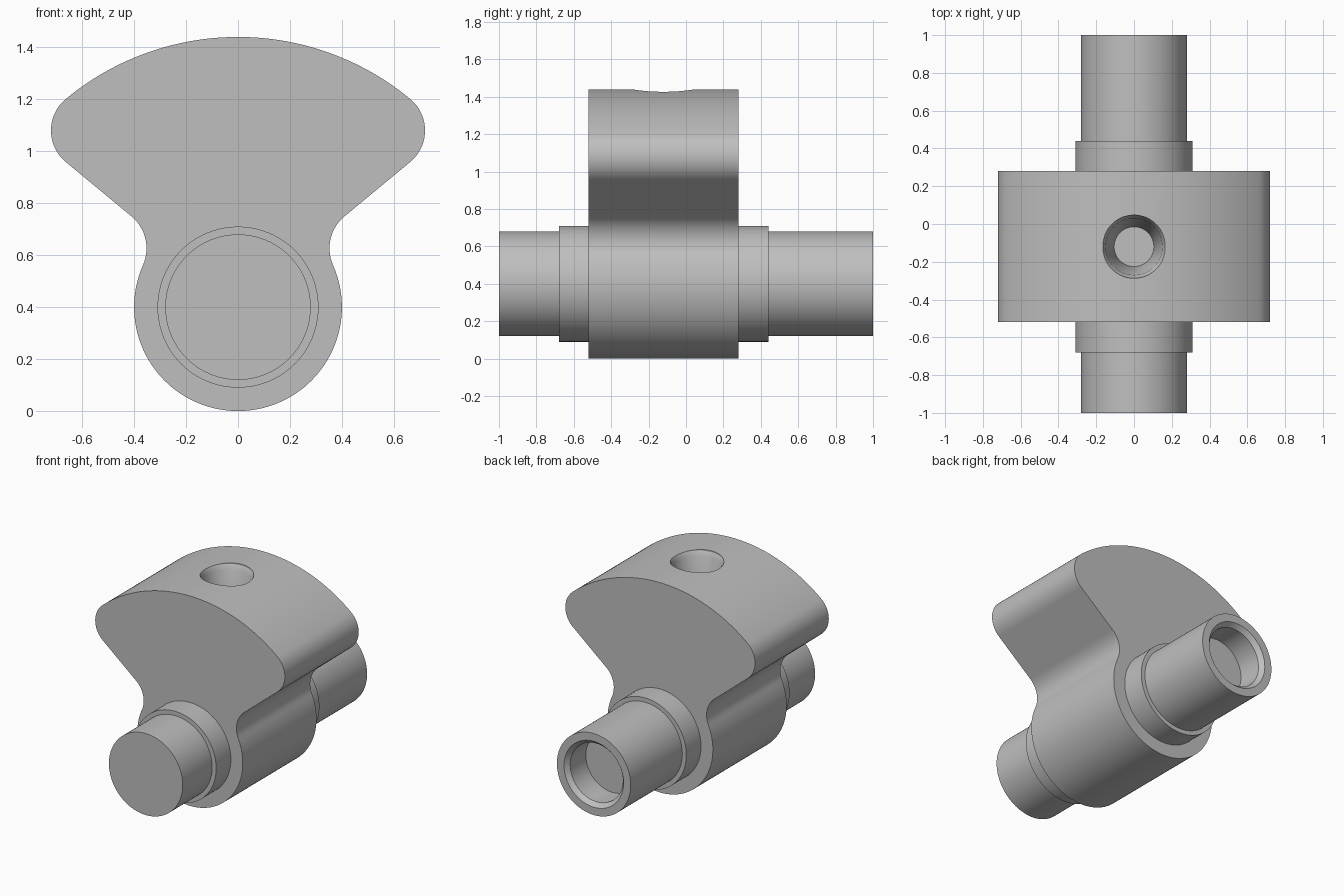
import bpy
import bmesh
from math import sin, cos, pi, atan2, sqrt
from mathutils import Vector

cube = bpy.data.objects.get("Cube")
if cube:
    bpy.data.objects.remove(cube, do_unlink=True)

metal = bpy.data.materials.new("plain_grey")
grey = (0.52, 0.52, 0.52, 1)
metal.diffuse_color = grey
metal.use_nodes = True
metal.node_tree.nodes["Principled BSDF"].inputs["Base Color"].default_value = grey

AXIS_Z = 0.4
FRONT, BACK = -0.52, 0.28


def make_object(name, bm):
    bmesh.ops.recalc_face_normals(bm, faces=bm.faces)
    mesh = bpy.data.meshes.new(name)
    bm.to_mesh(mesh)
    bm.free()
    mesh.materials.append(metal)
    obj = bpy.data.objects.new(name, mesh)
    bpy.context.collection.objects.link(obj)
    return obj


def smooth(obj):
    bpy.ops.object.select_all(action="DESELECT")
    obj.select_set(True)
    bpy.context.view_layer.objects.active = obj
    bpy.ops.object.shade_smooth_by_angle(angle=pi / 7)


def lathe(name, profile, place, steps=96):
    """Revolve (radius, height) pairs; place(x, y, h) turns them into positions."""
    bm = bmesh.new()
    rings = []
    for r, h in profile:
        rings.append([bm.verts.new(place(r * cos(2 * pi * i / steps),
                                         r * sin(2 * pi * i / steps), h))
                      for i in range(steps)])
    for a, b in zip(rings, rings[1:]):
        for i in range(steps):
            j = (i + 1) % steps
            bm.faces.new((a[i], a[j], b[j], b[i]))
    bm.faces.new(rings[0])
    bm.faces.new(rings[-1])
    return make_object(name, bm)


def arc(center, radius, start, end, steps):
    return [(center.x + radius * cos(start + (end - start) * i / steps),
             center.y + radius * sin(start + (end - start) * i / steps))
            for i in range(steps + 1)]


# Shaft with collars, chamfered blind bore in the back end
shaft_profile = [(0.28, -1), (0.28, -0.68), (0.31, -0.68), (0.31, 0.44),
                 (0.28, 0.44), (0.28, 1), (0.226, 1), (0.2, 0.97), (0.2, 0.8)]
shaft = lathe("shaft", shaft_profile, lambda x, y, h: (x, h, AXIS_Z + y))
smooth(shaft)

# Counterweight outline: hub circle, concave fillet, flank, round tip, crown arc
hub = Vector((0, AXIS_Z))
hub_r, crown_r, tip_r, fillet_r = 0.4, 1.04, 0.1575, 0.16
tip = Vector((0.5625, 1.08))
tip_dir = (tip - hub).normalized()
tip_angle = atan2(tip_dir.y, tip_dir.x)
normal = Vector((tip_dir.x, -tip_dir.y))
along = Vector((-normal.y, normal.x))
offset = (tip - hub).dot(normal) + tip_r + fillet_r
fillet = hub + normal * offset + along * sqrt((hub_r + fillet_r) ** 2 - offset ** 2)
to_fillet = fillet - hub
hub_angle = atan2(to_fillet.y, to_fillet.x)
normal_angle = atan2(normal.y, normal.x)

half = arc(hub, hub_r, -pi / 2, hub_angle, 40)
half += arc(fillet, fillet_r, hub_angle + pi, normal_angle + pi, 16)
half += arc(tip, tip_r, normal_angle, tip_angle, 24)
half += arc(hub, crown_r, tip_angle, pi / 2, 28)[1:]
outline = half + [(-x, z) for x, z in half[-2:0:-1]]

bm = bmesh.new()
face = bm.faces.new([bm.verts.new((x, FRONT, z)) for x, z in outline])
extruded = bmesh.ops.extrude_face_region(bm, geom=[face])
moved = [v for v in extruded["geom"] if isinstance(v, bmesh.types.BMVert)]
bmesh.ops.translate(bm, verts=moved, vec=(0, BACK - FRONT, 0))
bmesh.ops.remove_doubles(bm, verts=bm.verts, dist=0.0001)
web = make_object("counterweight", bm)

# Chamfered tapered hole in the crown
hole_profile = [(0.167, 1.5), (0.167, 1.43), (0.15, 1.4), (0.105, 1.0)]
cutter = lathe("hole_cutter", hole_profile,
               lambda x, y, h: (x, (FRONT + BACK) / 2 + y, h), 64)
cutter.hide_render = True
cut = web.modifiers.new("crown_hole", "BOOLEAN")
cut.operation = "DIFFERENCE"
cut.solver = "EXACT"
cut.object = cutter
bpy.ops.object.select_all(action="DESELECT")
web.select_set(True)
bpy.context.view_layer.objects.active = web
bpy.ops.object.modifier_apply(modifier=cut.name)
bpy.data.objects.remove(cutter, do_unlink=True)
smooth(web)
